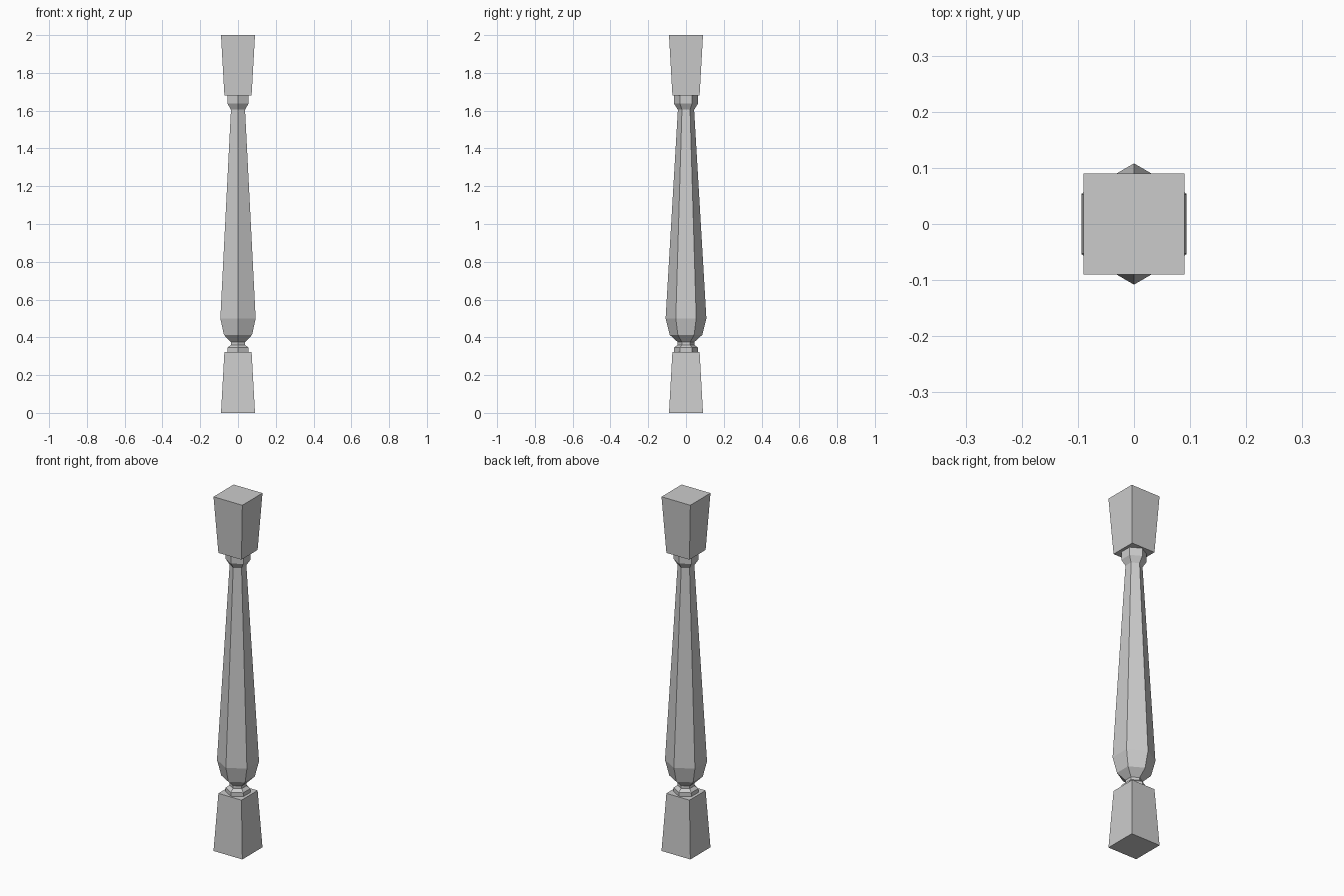
import bpy, bmesh
from math import cos, sin, pi

if "Cube" in bpy.data.objects:
    bpy.data.objects.remove(bpy.data.objects["Cube"])


def lathe(name, sides, start, profile):
    """Faceted solid from (radius, z) rings with capped ends."""
    bm = bmesh.new()
    rings = [[bm.verts.new((r * cos(start + 2 * pi * i / sides),
                            r * sin(start + 2 * pi * i / sides), z))
              for i in range(sides)] for r, z in profile]
    for a, b in zip(rings, rings[1:]):
        for i in range(sides):
            j = (i + 1) % sides
            bm.faces.new((a[i], a[j], b[j], b[i]))
    bm.faces.new(rings[0][::-1])
    bm.faces.new(rings[-1])
    mesh = bpy.data.meshes.new(name)
    bm.to_mesh(mesh)
    bm.free()
    obj = bpy.data.objects.new(name, mesh)
    bpy.context.collection.objects.link(obj)
    return obj


# Tapered square blocks at both ends (half width to corner radius)
D = 2 ** 0.5
lathe("base_block", 4, pi / 4, [(0.09 * D, 0), (0.072 * D, 0.323)])
lathe("top_block", 4, pi / 4, [(0.072 * D, 1.681), (0.09 * D, 2.0)])

# Hexagonal turned shaft with corners facing front and back
lathe("shaft", 6, pi / 2, [
    (0.064, 0.323), (0.064, 0.345), (0.044, 0.360), (0.044, 0.375),
    (0.086, 0.413), (0.108, 0.50), (0.043, 1.605),
    (0.064, 1.637), (0.064, 1.681)])
